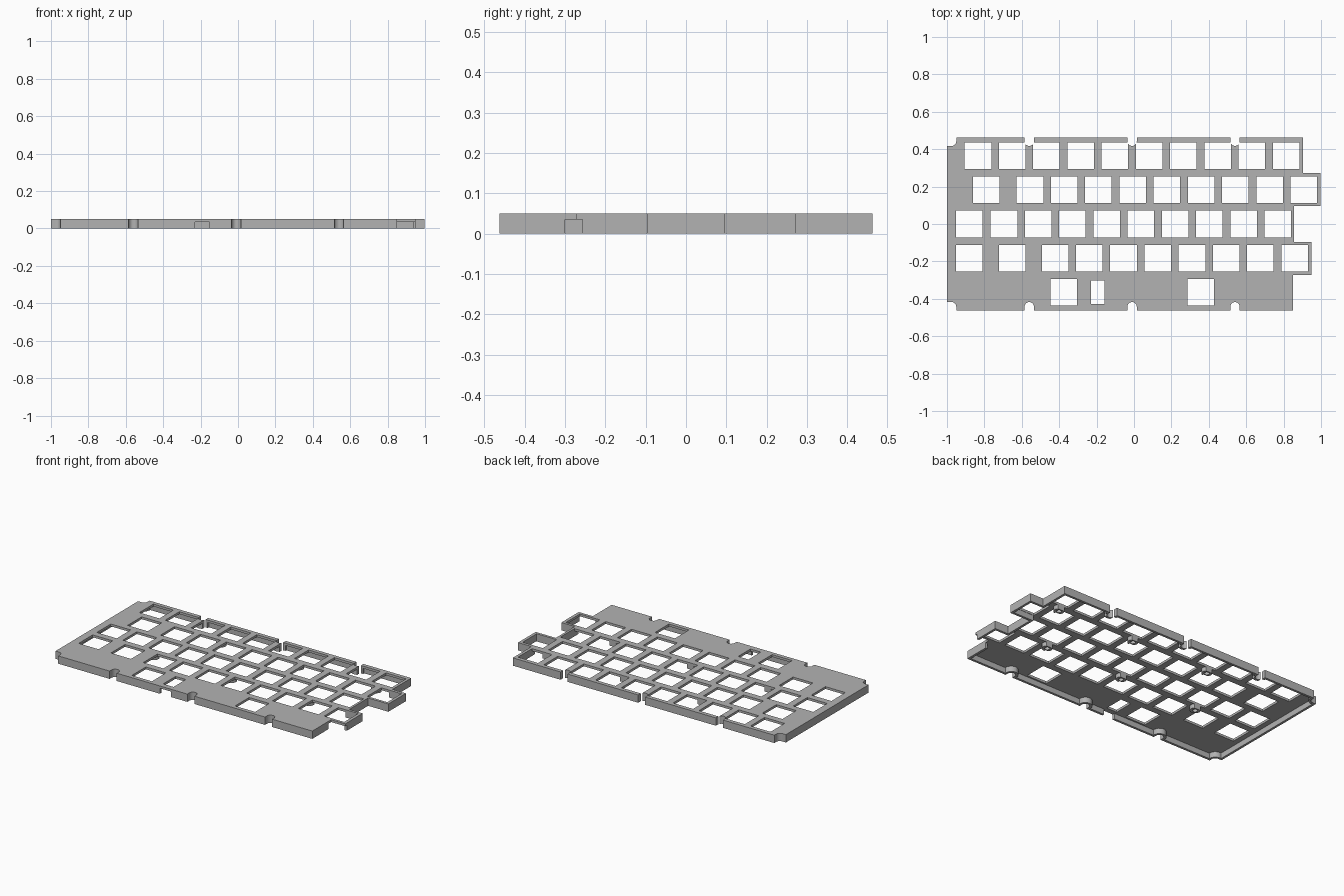
import bpy, bmesh, math
from mathutils import Vector

cube = bpy.data.objects.get("Cube")
if cube:
    bpy.data.objects.remove(cube, do_unlink=True)

HALF = 0.4625        # half depth of the case
TOP, UNDER = 0.05, 0.035   # plate top and underside
WALL = 0.015
PITCH = 0.183        # key spacing
R = 0.025            # notch radius

grey = bpy.data.materials.new("light_grey")
grey.use_nodes = True
grey.diffuse_color = (0.45, 0.45, 0.45, 1)
grey.node_tree.nodes["Principled BSDF"].inputs["Base Color"].default_value = grey.diffuse_color


def finish(name, bm):
    bmesh.ops.recalc_face_normals(bm, faces=bm.faces)
    mesh = bpy.data.meshes.new(name)
    bm.to_mesh(mesh)
    bm.free()
    mesh.materials.append(grey)
    obj = bpy.data.objects.new(name, mesh)
    bpy.context.collection.objects.link(obj)
    return obj


def prism(bm, points, z0, z1):
    face = bm.faces.new([bm.verts.new((x, y, z0)) for x, y in points])
    top = bmesh.ops.extrude_face_region(bm, geom=[face])["geom"]
    verts = [v for v in top if isinstance(v, bmesh.types.BMVert)]
    bmesh.ops.translate(bm, vec=(0, 0, z1 - z0), verts=verts)


def box(bm, x0, x1, y0, y1, z0, z1):
    prism(bm, [(x0, y0), (x1, y0), (x1, y1), (x0, y1)], z0, z1)


def disc(cx, cy, r, n=24):
    return [(cx + r * math.cos(math.tau * i / n), cy + r * math.sin(math.tau * i / n))
            for i in range(n)]


def cut(target, cutter):
    mod = target.modifiers.new("cut", 'BOOLEAN')
    mod.operation, mod.solver, mod.object = 'DIFFERENCE', 'EXACT', cutter
    bpy.context.view_layer.objects.active = target
    bpy.ops.object.modifier_apply(modifier=mod.name)


def notch(x, side):
    """Round-ended screw notch; side is -1 on the front edge, 1 on the back."""
    cy = side * (HALF - 0.02)
    pts = [(x + side * R, side * HALF)]
    for i in range(13):
        a = math.pi * i / 12
        pts.append((x + side * R * math.cos(a), cy - side * R * math.sin(a)))
    return pts + [(x - side * R, side * HALF)]


def corner(side):
    """Rounded cut-out at a left corner, listed from the left edge inwards."""
    cy = side * (HALF - 0.02)
    pts = [(-1, cy - side * R)]
    for i in range(7):
        a = math.pi / 2 * (1 - i / 6)
        pts.append((-1 + R + R * math.cos(a), cy - side * R * math.sin(a)))
    return pts + [(-1 + 2 * R, side * HALF)]


def inset(points, d):
    """Offset a counter-clockwise outline inwards with mitred corners."""
    out = []
    for i, p in enumerate(points):
        a, b, c = Vector(points[i - 1]), Vector(p), Vector(points[(i + 1) % len(points)])
        u, v = (b - a).normalized(), (c - b).normalized()
        n1, n2 = Vector((-u.y, u.x)), Vector((-v.y, v.x))
        q = b + (n1 + n2) * d / (1 + n1.dot(n2))
        out.append((q.x, q.y))
    return out


# Case outline: front edge, stepped right side, back edge, left corners
notches = [-0.56, -0.01, 0.54]
outline = corner(-1)
for x in notches:
    outline += notch(x, -1)
outline += [(0.85, -HALF), (0.85, -0.272), (0.95, -0.272), (0.95, -0.096), (0.855, -0.096),
            (0.855, 0.095), (0.998, 0.095), (0.998, 0.273), (0.903, 0.273), (0.903, HALF)]
for x in reversed(notches):
    outline += notch(x, 1)
outline += corner(1)[::-1]

bm = bmesh.new()
prism(bm, outline, 0, TOP)
case = finish("key_plate_case", bm)

# Hollow underside
bm = bmesh.new()
prism(bm, inset(outline, WALL), -0.05, UNDER)
hollow = finish("hollow_cutter", bm)

# Key holes: for each row, single keys and (start, count) of a regular run
rows = [(2, [(-0.834, 10)]),
        (1, [(-0.789, 1), (-0.556, 9)]),
        (0, [(-0.88, 1), (-0.695, 9)]),
        (-1, [(-0.88, 1), (-0.651, 1), (-0.422, 8)]),
        (-2, [(-0.375, 1), (0.356, 1)])]
K = 0.071
bm = bmesh.new()
for row, runs in rows:
    y = row * PITCH
    for start, count in runs:
        for i in range(count):
            x = start + i * PITCH
            box(bm, x - K, x + K, y - K, y + K, -0.1, 0.1)
box(bm, -0.23, -0.157, -0.428, -0.303, -0.1, 0.1)
holes = finish("key_hole_cutter", bm)

# Cable openings in the front wall and the lower right step
bm = bmesh.new()
box(bm, -0.23, -0.152, -0.5, -0.44, -0.1, UNDER)
box(bm, 0.83, 0.97, -0.3, -0.256, -0.1, UNDER)
openings = finish("opening_cutter", bm)

for tool in (hollow, holes, openings):
    cut(case, tool)

# Screw bosses under the plate, trimmed by the key holes
spots = [(x + i * 3 * PITCH, y) for x, y in ((-0.31, 1.5 * PITCH), (-0.53, -0.5 * PITCH))
         for i in range(3)]
bm = bmesh.new()
for x, y in spots:
    prism(bm, disc(x, y, 0.031), 0.008, UNDER + 0.003)
bosses = finish("screw_bosses", bm)
bm = bmesh.new()
for x, y in spots:
    prism(bm, disc(x, y, 0.015), -0.05, UNDER)
bores = finish("bore_cutter", bm)
cut(bosses, holes)
cut(bosses, bores)

for tool in (hollow, holes, openings, bores):
    bpy.data.objects.remove(tool, do_unlink=True)
